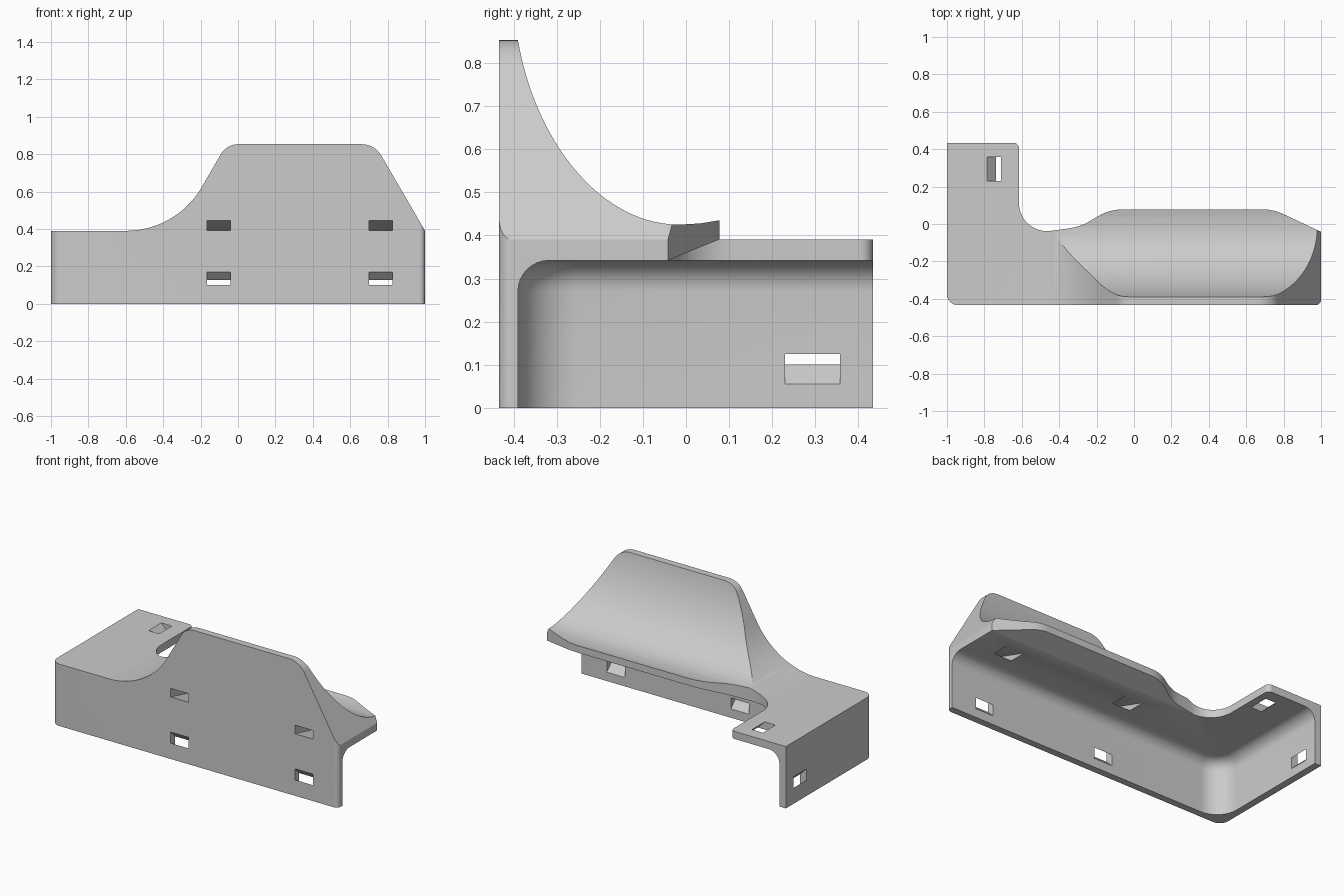
import bpy, bmesh, math
from mathutils import Vector
from mathutils.geometry import interpolate_bezier

if "Cube" in bpy.data.objects:
    bpy.data.objects.remove(bpy.data.objects["Cube"], do_unlink=True)

grey = bpy.data.materials.new("light_grey")
colour = (0.6, 0.6, 0.6, 1)
grey.use_nodes = True
grey.diffuse_color = colour
grey.node_tree.nodes["Principled BSDF"].inputs["Base Color"].default_value = colour


def rounded(corners, steps=12):
    """Turn (u, v, radius) corners into an outline with tangent arcs."""
    out = []
    for i, (u, v, r) in enumerate(corners):
        p = Vector((u, v))
        if not r:
            out.append(p)
            continue
        d1 = (Vector(corners[i - 1][:2]) - p).normalized()
        d2 = (Vector(corners[(i + 1) % len(corners)][:2]) - p).normalized()
        half = d1.angle(d2) / 2
        t = r / math.tan(half)
        centre = p + (d1 + d2).normalized() * (r / math.sin(half))
        a = (p + d1 * t - centre).normalized()
        b = (p + d2 * t - centre).normalized()
        out += [centre + a.slerp(b, k / steps) * r for k in range(steps + 1)]
    return out


def prism(name, outline, axis, lo, hi):
    """Extrude a 2D outline along an axis."""
    place = {"x": lambda u, v, w: (w, u, v),
             "y": lambda u, v, w: (u, w, v),
             "z": lambda u, v, w: (u, v, w)}[axis]
    bm = bmesh.new()
    low = [bm.verts.new(place(u, v, lo)) for u, v in outline]
    high = [bm.verts.new(place(u, v, hi)) for u, v in outline]
    bm.faces.new(low)
    bm.faces.new(high)
    for i in range(len(low)):
        bm.faces.new((low[i - 1], low[i], high[i], high[i - 1]))
    bmesh.ops.recalc_face_normals(bm, faces=bm.faces)
    mesh = bpy.data.meshes.new(name)
    bm.to_mesh(mesh)
    bm.free()
    ob = bpy.data.objects.new(name, mesh)
    bpy.context.collection.objects.link(ob)
    return ob


def combine(target, tool, operation):
    """Apply a boolean and remove the tool."""
    bpy.context.view_layer.objects.active = target
    mod = target.modifiers.new("cut", "BOOLEAN")
    mod.operation = operation
    mod.solver = "EXACT"
    mod.object = tool
    bpy.ops.object.modifier_apply(modifier=mod.name)
    bpy.data.objects.remove(tool, do_unlink=True)


# Front silhouette: low shelf sweeping up to a tall back plate
body = prism("curved_bracket", rounded([
    (-1.1, 0, 0), (1.1, 0, 0), (1.1, 0.218, 0), (0.731, 0.853, 0.12),
    (-0.061, 0.853, 0.106), (-0.329, 0.39, 0.47), (-1.1, 0.39, 0)], 20), "y", -0.6, 0.6)

# Side silhouette: hollow curve from the tall plate to the lip
sweep = interpolate_bezier(Vector((-0.39, 0.853)), Vector((-0.35, 0.62)),
                           Vector((-0.2, 0.425)), Vector((-0.015, 0.425)), 28)
side = [(-0.6, -0.1), (-0.6, 0.9), (-0.397, 0.9)] + [tuple(p[:2]) for p in sweep]
side += [(0.035, 0.428), (0.077, 0.435), (0.1, 0.441), (0.1, 0.41), (0.6, 0.41), (0.6, -0.1)]
combine(body, prism("side_shape", side, "x", -1.3, 1.3), "INTERSECT")

# Plan outline: L-shaped shelf with tapering lip
plan = rounded([
    (-1, -0.434, 0.06), (1, -0.434, 0.03), (1, -0.042, 0), (0.745, 0.078, 0.25),
    (-0.13, 0.078, 0.25), (-0.29, -0.016, 0.3), (-0.615, -0.059, 0.15),
    (-0.615, 0.434, 0.03), (-1, 0.434, 0)])
combine(body, prism("plan_shape", plan, "z", -0.3, 1.2), "INTERSECT")

# Hollow underside with filleted inner corners
hollow = prism("hollow", rounded([(-0.955, -0.39, 0.14), (1.3, -0.39, 0),
                                  (1.3, 0.6, 0), (-0.955, 0.6, 0)]), "z", -0.3, 0.342)
bm = bmesh.new()
bm.from_mesh(hollow.data)
rim = [e for e in bm.edges
       if all(v.co.z > 0.3 for v in e.verts)
       and not all(v.co.x > 1.2 for v in e.verts)
       and not all(v.co.y > 0.5 for v in e.verts)]
bmesh.ops.bevel(bm, geom=rim, offset=0.072, segments=8, profile=0.5, affect="EDGES")
bm.to_mesh(hollow.data)
bm.free()
combine(body, hollow, "DIFFERENCE")

# Sloping underside of the lip
combine(body, prism("lip_slope", [(-0.06, 0.335), (0.15, 0.42), (0.15, 0.2), (-0.06, 0.2)],
                    "x", -0.47, 1.2), "DIFFERENCE")

# Slanted strap slots through the front wall and shelf
wall_slot = [(-0.474, 0.14), (-0.474, 0.21), (-0.33, 0.066), (-0.33, -0.004)]
shelf_slot = [(-0.474, 0.4), (-0.474, 0.458), (-0.09, 0.332), (-0.19, 0.332)]
for x in (-0.165, 0.7):
    for shape in (wall_slot, shelf_slot):
        combine(body, prism("slot", shape, "x", x, x + 0.125), "DIFFERENCE")

# Slanted strap slots in the end wall and end shelf
end_slots = ([(-1.04, 0.14), (-1.04, 0.21), (-0.9, 0.07), (-0.9, 0.0)],
             [(-0.825, 0.43), (-0.75, 0.43), (-0.62, 0.3), (-0.695, 0.3)])
for shape in end_slots:
    combine(body, prism("slot", shape, "y", 0.23, 0.357), "DIFFERENCE")

# Finish
body.data.materials.clear()
body.data.materials.append(grey)
for face in body.data.polygons:
    face.material_index = 0
bpy.ops.object.select_all(action="DESELECT")
body.select_set(True)
bpy.context.view_layer.objects.active = body
bpy.ops.object.shade_smooth_by_angle(angle=math.radians(25))
